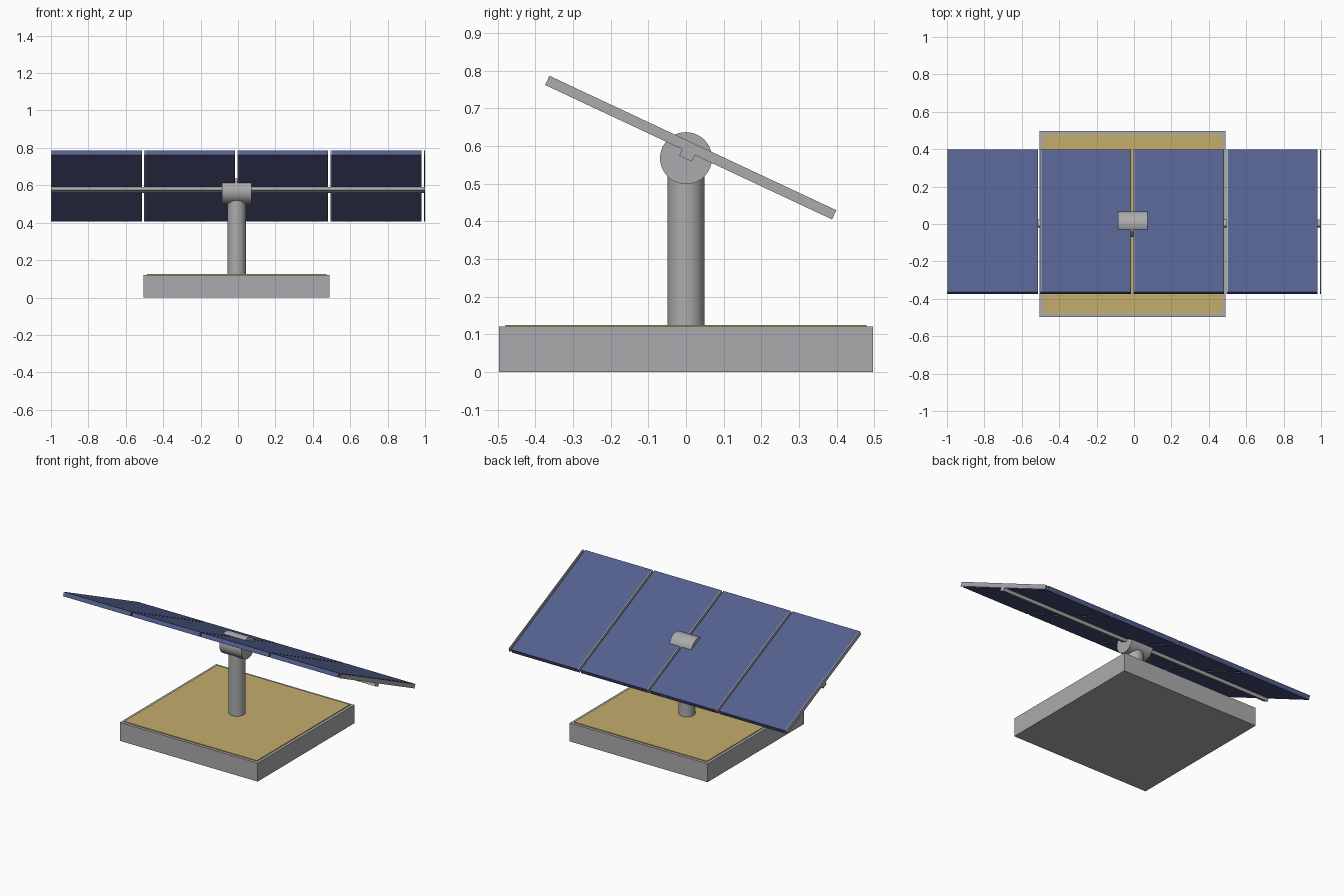
import bpy
import math
from mathutils import Matrix, Vector

old = bpy.data.objects.get("Cube")
if old:
    bpy.data.objects.remove(old, do_unlink=True)


def make_material(name, rgb):
    mat = bpy.data.materials.new(name)
    mat.use_nodes = True
    mat.diffuse_color = (*rgb, 1)
    mat.node_tree.nodes["Principled BSDF"].inputs["Base Color"].default_value = (*rgb, 1)
    return mat


grey = make_material("light_grey_metal", (0.41, 0.41, 0.42))
blue = make_material("panel_blue", (0.09, 0.118, 0.275))
sand = make_material("sand_yellow", (0.56, 0.415, 0.155))

CX = -0.007                      # centre line of base, post and hub
TILT = Matrix.Translation((0, 0.0125, 0.596)) @ Matrix.Rotation(math.radians(-25.1), 4, "X")
UPRIGHT = Matrix.Identity(4)


def box(name, mat, low, high, frame=UPRIGHT):
    """Axis-aligned box between two corners, placed in a frame."""
    low, high = Vector(low), Vector(high)
    bpy.ops.mesh.primitive_cube_add(size=1)
    ob = bpy.context.object
    ob.name = name
    ob.data.transform(Matrix.Translation((low + high) / 2) @ Matrix.Diagonal((*(high - low), 1)))
    ob.matrix_world = frame
    ob.data.materials.append(mat)
    return ob


def cylinder(name, mat, radius, length, centre, rotation=(0, 0, 0)):
    bpy.ops.mesh.primitive_cylinder_add(vertices=48, radius=radius, depth=length,
                                        location=centre, rotation=rotation)
    ob = bpy.context.object
    ob.name = name
    ob.data.materials.append(mat)
    bpy.ops.object.shade_smooth_by_angle(angle=math.radians(30))
    return ob


# Base slab with a thin sand-coloured top plate
box("base_slab", grey, (CX - 0.497, -0.497, 0), (CX + 0.497, 0.497, 0.12))
box("base_top_plate", sand, (CX - 0.479, -0.479, 0.119), (CX + 0.479, 0.479, 0.125))

# Post and horizontal pivot hub
cylinder("post", grey, 0.049, 0.44, (CX, 0, 0.34))
cylinder("pivot_hub", grey, 0.069, 0.158, (CX, 0, 0.568), (0, math.pi / 2, 0))

# Tilted array: side rails with panels, each panel leaving a narrow gap
PITCH, RAIL, GAP = 0.4985, 0.006, 0.013
HALF_LENGTH, HALF_THICK = 0.421, 0.0135
for i in range(5):
    x = -1 + i * PITCH
    box(f"side_rail_{i + 1}", grey, (x, -HALF_LENGTH, -HALF_THICK),
        (x + RAIL, HALF_LENGTH, HALF_THICK), TILT)
    if i < 4:
        box(f"solar_panel_{i + 1}", blue, (x + RAIL, -HALF_LENGTH, -HALF_THICK),
            (x + PITCH - GAP, HALF_LENGTH, HALF_THICK), TILT)

# Cross beam carrying the panels from below
box("cross_beam", grey, (-1, -0.0185, -0.0325), (1, 0.0185, -HALF_THICK), TILT)
